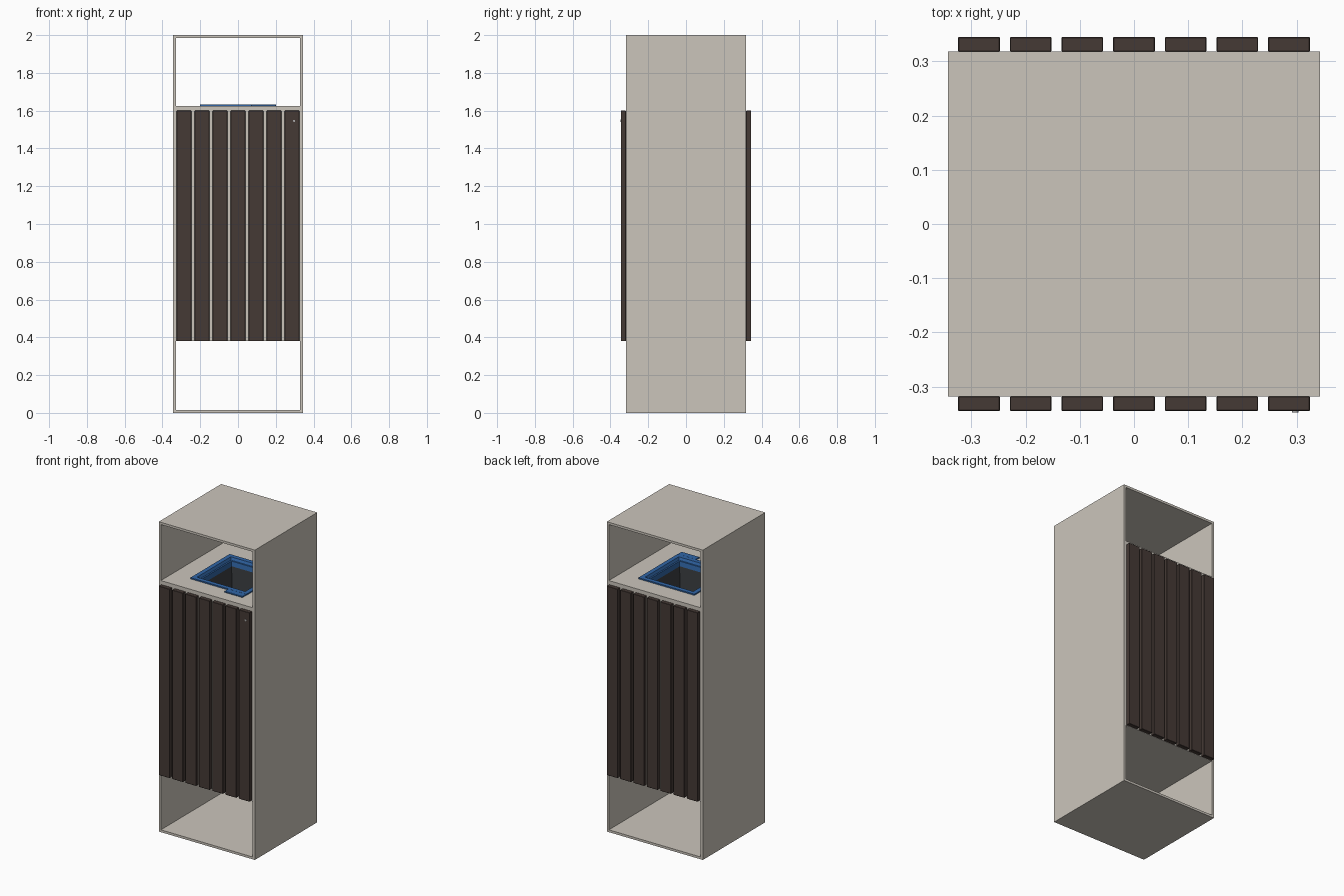
import bpy, bmesh

if "Cube" in bpy.data.objects:
    bpy.data.objects.remove(bpy.data.objects["Cube"])


def material(name, color):
    m = bpy.data.materials.new(name)
    m.diffuse_color = (*color, 1)
    m.use_nodes = True
    m.node_tree.nodes["Principled BSDF"].inputs["Base Color"].default_value = m.diffuse_color
    return m


BEIGE = material("beige_panel", (0.60, 0.56, 0.50))
WOOD = material("dark_wood", (0.06, 0.042, 0.036))
BLUE = material("blue_rim", (0.03, 0.13, 0.38))
DARK = material("dark_liner", (0.045, 0.05, 0.055))
STEEL = material("steel", (0.4, 0.4, 0.4))


def finish(name, bm, mat):
    bmesh.ops.recalc_face_normals(bm, faces=bm.faces)
    me = bpy.data.meshes.new(name)
    bm.to_mesh(me)
    bm.free()
    me.materials.append(mat)
    ob = bpy.data.objects.new(name, me)
    bpy.context.collection.objects.link(ob)
    return ob


def box(name, x, y, z, mat, bevel=0):
    bm = bmesh.new()
    bmesh.ops.create_cube(bm, size=1)
    for v in bm.verts:
        v.co = [r[0] + (c + 0.5) * (r[1] - r[0]) for c, r in zip(v.co, (x, y, z))]
    if bevel:
        bmesh.ops.bevel(bm, geom=bm.edges[:], offset=bevel, segments=1, affect='EDGES')
    return finish(name, bm, mat)


def loft(name, loops, mat, cyclic=False, cap=False):
    """Skin rectangular loops given as (half_x, half_y, z)."""
    bm = bmesh.new()
    rings = [[bm.verts.new((sx * a, sy * b, z)) for sx, sy in ((-1, -1), (1, -1), (1, 1), (-1, 1))]
             for a, b, z in loops]
    pairs = list(zip(rings, rings[1:])) + ([(rings[-1], rings[0])] if cyclic else [])
    for r, s in pairs:
        for i in range(4):
            j = (i + 1) % 4
            bm.faces.new((r[i], r[j], s[j], s[i]))
    if cap:
        bm.faces.new(rings[-1])
        bm.faces.new(rings[0])
    return finish(name, bm, mat)


W, D, H, T = 0.343, 0.318, 2.0, 0.015
IN = W - T

# Outer shell: side walls, base and roof
for side, s in (("left", -1), ("right", 1)):
    box(side + "_wall", sorted((s * IN, s * W)), (-D, D), (0, H), BEIGE)
box("base_plate", (-IN, IN), (-D, D), (0, T), BEIGE)
box("roof_plate", (-IN, IN), (-D, D), (H - T, H), BEIGE)

# Shelf with a square opening, and the compartment floor
loft("top_shelf", [(IN, D, 1.61), (IN, D, 1.624), (0.17, 0.17, 1.624), (0.17, 0.17, 1.61)],
     BEIGE, cyclic=True)
box("compartment_floor", (-IN, IN), (-D + T, D - T), (0.38, 0.395), BEIGE)

# Front and back panels with wooden slats
for face, s in (("front", -1), ("back", 1)):
    box(face + "_panel", (-IN, IN), sorted((s * (D - T), s * D)), (0.38, 1.61), BEIGE)
    for i in range(7):
        cx = (i - 3) * 0.0953
        box(f"{face}_slat_{i + 1}", (cx - 0.0385, cx + 0.0385),
            sorted((s * D, s * 0.345)), (0.38, 1.60), WOOD, bevel=0.0015)

# Blue rim, its pull tab, and the liner below
loft("bin_rim", [(0.2, 0.2, 1.624), (0.2, 0.2, 1.632), (0.172, 0.172, 1.632),
                 (0.165, 0.165, 1.615), (0.155, 0.155, 1.615), (0.15, 0.15, 1.58),
                 (0.155, 0.155, 1.58), (0.169, 0.169, 1.61), (0.169, 0.169, 1.624)],
     BLUE, cyclic=True)
box("rim_tab", (0.07, 0.2), (-0.24, -0.199), (1.624, 1.632), BLUE, bevel=0.002)
loft("bin_liner", [(0.15, 0.15, 1.585), (0.12, 0.12, 0.45), (0.123, 0.123, 0.447),
                   (0.153, 0.153, 1.585)][:2], DARK)
box("liner_bottom", (-0.12, 0.12), (-0.12, 0.12), (0.445, 0.45), DARK)

# Small round lock on the front right slat
bpy.ops.mesh.primitive_cylinder_add(vertices=16, radius=0.006, depth=0.006,
                                    location=(0.297, -0.345, 1.546), rotation=(1.570796, 0, 0))
lock = bpy.context.object
lock.name = "door_lock"
lock.data.materials.append(STEEL)
bpy.ops.object.shade_smooth_by_angle()
